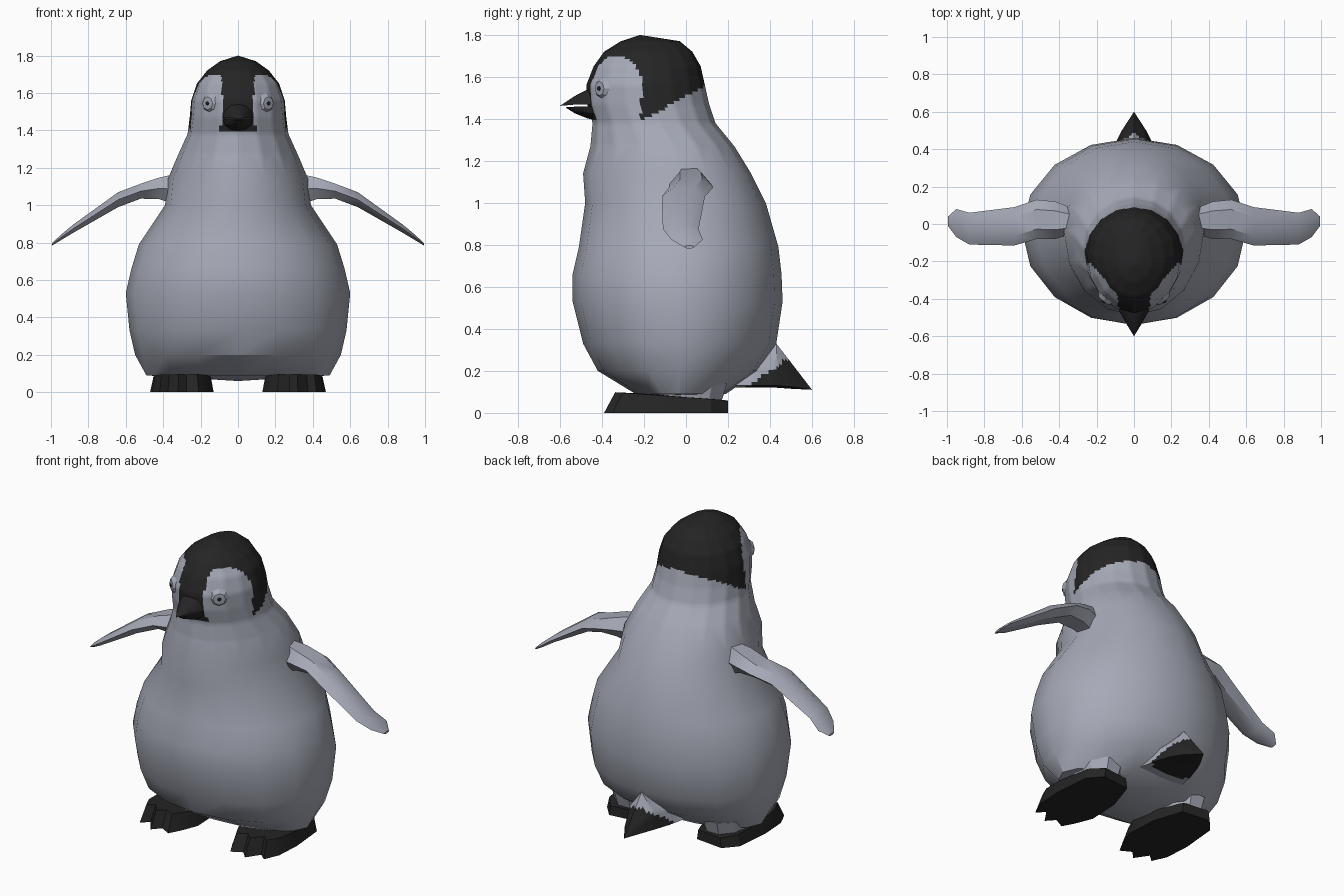
import bpy, bmesh, math
from mathutils import Vector
from mathutils.bvhtree import BVHTree

if "Cube" in bpy.data.objects:
    bpy.data.objects.remove(bpy.data.objects["Cube"])


def material(name, rgb):
    m = bpy.data.materials.new(name)
    m.diffuse_color = (*rgb, 1)
    m.use_nodes = True
    m.node_tree.nodes["Principled BSDF"].inputs["Base Color"].default_value = m.diffuse_color
    return m


GREY = material("down_grey", (0.38, 0.40, 0.47))
BLACK = material("soft_black", (0.018, 0.018, 0.018))


def finish(bm, name, mats, angle=30):
    bmesh.ops.recalc_face_normals(bm, faces=bm.faces)
    me = bpy.data.meshes.new(name)
    bm.to_mesh(me)
    bm.free()
    for m in mats:
        me.materials.append(m)
    ob = bpy.data.objects.new(name, me)
    bpy.context.collection.objects.link(ob)
    bpy.ops.object.select_all(action='DESELECT')
    ob.select_set(True)
    bpy.context.view_layer.objects.active = ob
    bpy.ops.object.shade_smooth_by_angle(angle=math.radians(angle))
    return ob


def loft(rings, start=None, end=None):
    """Skin rings of points; close each end with a point or a flat face."""
    bm = bmesh.new()
    rows = [[bm.verts.new(p) for p in r] for r in rings]
    n = len(rows[0])
    for a, b in zip(rows, rows[1:]):
        for i in range(n):
            j = (i + 1) % n
            bm.faces.new((a[i], a[j], b[j], b[i]))
    for row, tip in ((rows[0], start), (rows[-1], end)):
        if tip is None:
            bm.faces.new(row)
        else:
            t = bm.verts.new(tip)
            for i in range(n):
                bm.faces.new((row[i], row[(i + 1) % n], t))
    return bm


def paint(bm, edge_rule, rule, cuts):
    """Split an area finely and give its faces the second colour by rule."""
    es = [e for e in bm.edges if all(edge_rule(v.co) for v in e.verts)]
    bmesh.ops.subdivide_edges(bm, edges=es, cuts=cuts, use_grid_fill=True)
    for f in bm.faces:
        f.material_index = int(rule(f.calc_center_median()))


# body and head: height, half width, front y, back y, y of widest point
SECTIONS = [
    (0.09, 0.49, -0.24, 0.19, -0.03), (0.20, 0.55, -0.42, 0.35, -0.03),
    (0.33, 0.58, -0.49, 0.43, -0.03), (0.53, 0.60, -0.54, 0.46, -0.03),
    (0.66, 0.57, -0.54, 0.455, -0.03), (0.79, 0.53, -0.51, 0.44, -0.02),
    (1.00, 0.39, -0.48, 0.38, -0.02), (1.14, 0.375, -0.49, 0.31, -0.03),
    (1.27, 0.32, -0.455, 0.23, -0.06), (1.38, 0.27, -0.445, 0.14, -0.13),
    (1.47, 0.258, -0.47, 0.11, -0.16), (1.56, 0.25, -0.475, 0.09, -0.17),
    (1.65, 0.22, -0.44, 0.07, -0.17), (1.72, 0.165, -0.39, 0.03, -0.18),
    (1.77, 0.095, -0.31, -0.03, -0.19)]


def body_ring(z, w, front, back, cy, n=16):
    pts = []
    for i in range(n):
        t = 2 * math.pi * i / n
        s = math.sin(t)
        pts.append((w * math.cos(t), cy + s * ((back - cy) if s > 0 else (cy - front)), z))
    return pts


def hood(p):
    """True on the black hood, false on cheeks and neck."""
    x, y, z = abs(p.x), p.y, p.z
    if z < max(1.37, 1.37 + 0.55 * (y + 0.25)):
        return False
    if x < 0.085 + 0.25 * max(0, 1.46 - z) and y < -0.3:
        return z > 1.40
    oval = ((y + 0.335) / 0.13) ** 2 + ((z - 1.55) / 0.15) ** 2 < 1
    return not (oval or (z < 1.55 and y < -0.215))


bm = loft([body_ring(*s) for s in SECTIONS], (0, -0.04, 0.06), (0, -0.22, 1.80))
paint(bm, lambda c: c.z > 1.25, hood, 5)
bmesh.ops.triangulate(bm, faces=[f for f in bm.faces if len(f.verts) > 4])
skin = BVHTree.FromBMesh(bm)
finish(bm, "body", (GREY, BLACK))


# beak: upper and lower halves
def beak(name, tip, base_z, rise, width):
    ring = lambda y, k: [(width * k * math.cos(math.pi * i / 6), y,
                          base_z + rise * k * math.sin(math.pi * i / 6)) for i in range(7)]
    finish(loft([ring(-0.40, 1.1), ring(-0.47, 0.85), ring(-0.53, 0.48)], None, tip), name, (BLACK,))


beak("upper_beak", (0, -0.60, 1.462), 1.468, 0.085, 0.09)
beak("lower_beak", (0, -0.575, 1.455), 1.458, -0.065, 0.085)


# tail: y, half width, bottom, top
TAIL = [(0.20, 0.16, 0.12, 0.25), (0.34, 0.13, 0.12, 0.32), (0.43, 0.10, 0.12, 0.33),
        (0.50, 0.065, 0.115, 0.24)]
rings = [[(-w, y, b + 0.01), (0, y, b), (w, y, b + 0.01), (w * 0.8, y, (b + t) / 2), (0, y, t),
          (-w * 0.8, y, (b + t) / 2)] for y, w, b, t in TAIL]
bm = loft(rings, None, (0, 0.60, 0.11))
paint(bm, lambda c: True, lambda p: p.y > 0.29 and p.z < 0.13 + 0.7 * (p.y - 0.30), 4)
finish(bm, "tail", (GREY, BLACK))


# flipper: x, z, half thickness, front y, back y
WING = [(0.32, 1.085, 0.085, -0.05, 0.08), (0.42, 1.09, 0.058, -0.08, 0.12),
        (0.52, 1.075, 0.04, -0.08, 0.13), (0.64, 1.03, 0.04, -0.115, 0.09),
        (0.88, 0.875, 0.022, -0.11, 0.06), (0.95, 0.825, 0.014, -0.07, 0.08),
        (0.995, 0.79, 0.006, -0.01, 0.04)]
# foot outline with three toes, from heel around
FOOT = [(0.20, 0.18), (0.38, 0.20), (0.45, 0.12), (0.47, -0.10), (0.46, -0.26), (0.42, -0.35),
        (0.375, -0.31), (0.32, -0.39), (0.275, -0.34), (0.21, -0.375), (0.17, -0.30),
        (0.13, -0.20), (0.14, 0.0)]

for side, s in (("right", 1), ("left", -1)):
    rings = []
    for x, z, h, f, b in WING:
        m = (f + b) / 2
        q = (b - f) / 4
        rings.append([(s * x, f, z), (s * x, m - q, z + h), (s * x, m + q, z + h),
                      (s * x, b, z), (s * x, m + q, z - h), (s * x, m - q, z - h)])
    finish(loft(rings), side + "_flipper", (GREY,))

    low = [(s * x, y, 0) for x, y in FOOT]
    high = [(s * (0.295 + (x - 0.295) * 0.9), -0.06 + (y + 0.06) * (0.84 if y < 0 else 1),
             0.075 - 0.06 * y if y < 0 else 0.075 - 0.08 * y) for x, y in FOOT]
    finish(loft([low, high], None, (s * 0.295, -0.06, 0.085)), side + "_foot", (BLACK,))

    ankle = [[(s * 0.30 + r * math.cos(k * math.pi / 5), 0.01 + 1.3 * r * math.sin(k * math.pi / 5), z)
              for k in range(10)] for r, z in ((0.13, 0.06), (0.15, 0.14))]
    finish(loft(ankle), side + "_ankle", (GREY,))

    # eye: a low lid bump with a tiny pupil, set on the face surface
    hit, normal, _, _ = skin.ray_cast(Vector((s * 0.155, -1, 1.545)), Vector((0, 1, 0)))
    spin = normal.to_track_quat('Z', 'Y').to_matrix()
    for part, mat, layers in (
            ("eyelid", GREY, ((0.055, -0.01), (0.035, 0.012))),
            ("pupil", BLACK, ((0.012, 0.008), (0.010, 0.019)))):
        rings = [[hit + spin @ Vector((r * math.cos(k * math.pi / 4), r * math.sin(k * math.pi / 4), h))
                  for k in range(8)] for r, h in layers]
        top = hit + spin @ Vector((0, 0, layers[1][1] + 0.003))
        finish(loft(rings, None, top), side + "_" + part, (mat,))
